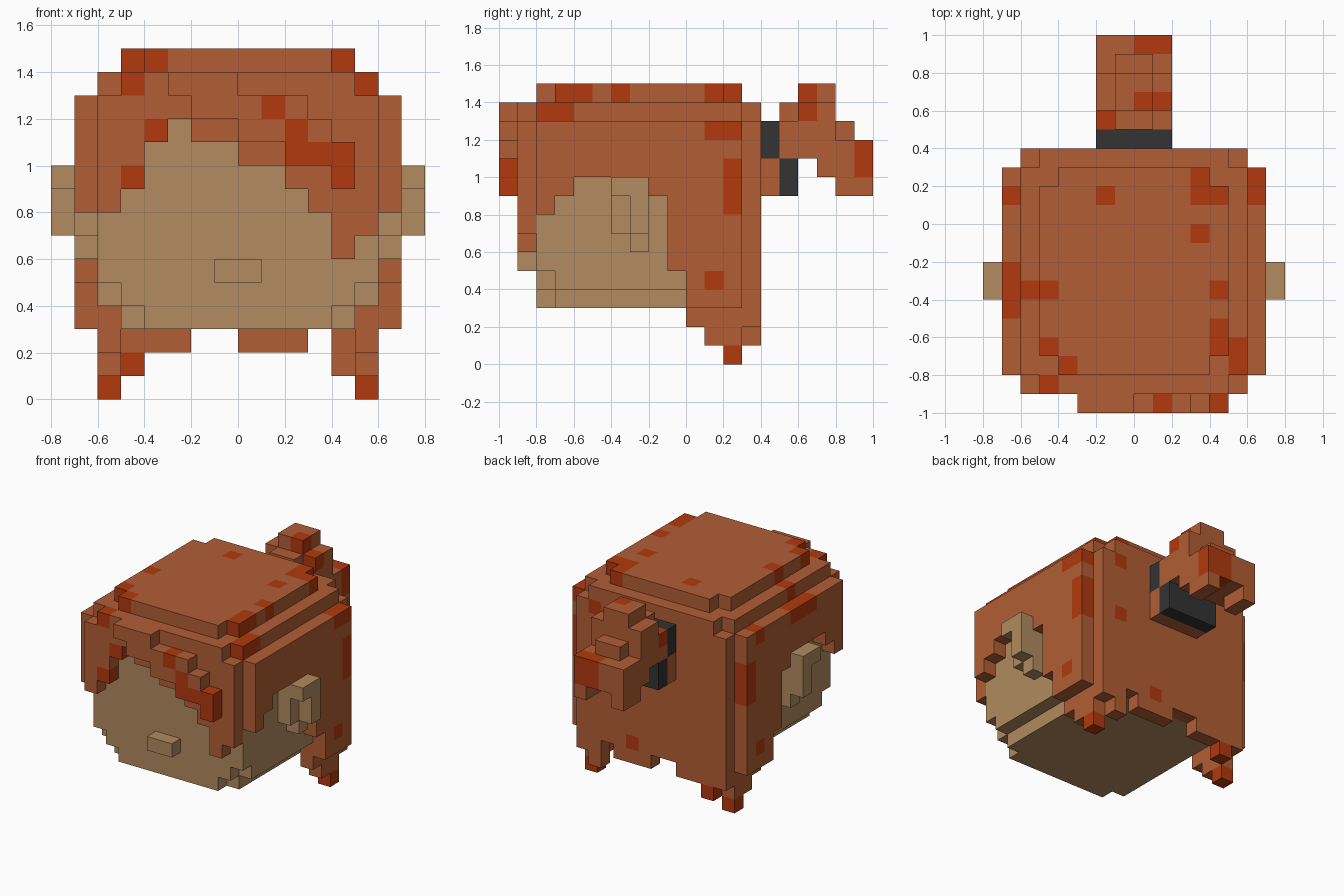
import bpy, bmesh

cube = bpy.data.objects.get("Cube")
if cube:
    bpy.data.objects.remove(cube, do_unlink=True)

U = 0.1  # size of one block


def material(name, rgb):
    lin = [c / 255 / 12.92 if c < 10 else ((c / 255 + 0.055) / 1.055) ** 2.4 for c in rgb]
    m = bpy.data.materials.new(name)
    m.use_nodes = True
    m.diffuse_color = (*lin, 1)
    m.node_tree.nodes["Principled BSDF"].inputs["Base Color"].default_value = (*lin, 1)
    return m


HAIR = material("copper hair", (178, 94, 53))
RED = material("red streak", (178, 57, 14))
SKIN = material("tan skin", (178, 139, 96))
DARK = material("charcoal tie", (51, 51, 51))


def cells(boxes):
    """All block cells in boxes given as (x0, x1, y0, y1, z0, z1)."""
    return {(x, y, z) for x0, x1, y0, y1, z0, z1 in boxes
            for x in range(x0, x1) for y in range(y0, y1) for z in range(z0, z1)}


def mirrored(boxes):
    return list(boxes) + [(-b[1], -b[0], *b[2:]) for b in boxes]


def build(name, solid, mats, streaks=frozenset()):
    """Skin a set of cells with outward quads; streak cells use the second material."""
    bm = bmesh.new()
    verts = {}

    def vert(p):
        if p not in verts:
            verts[p] = bm.verts.new([c * U for c in p])
        return verts[p]

    for c in sorted(solid):
        for axis in range(3):
            for side in (0, 1):
                n = list(c)
                n[axis] += 2 * side - 1
                if tuple(n) in solid:
                    continue
                u, v = (axis + 1) % 3, (axis + 2) % 3
                loop = []
                for du, dv in ((0, 0), (1, 0), (1, 1), (0, 1)):
                    p = list(c)
                    p[axis] += side
                    p[u] += du
                    p[v] += dv
                    loop.append(vert(tuple(p)))
                f = bm.faces.new(loop if side else loop[::-1])
                f.material_index = int(c in streaks)
    me = bpy.data.meshes.new(name)
    bm.to_mesh(me)
    bm.free()
    for m in mats:
        me.materials.append(m)
    ob = bpy.data.objects.new(name, me)
    bpy.context.collection.objects.link(ob)
    return ob


# Head with stepped jaw
head = cells([(-6, 6, -7, 3, 4, 13), (-6, 6, -8, -7, 5, 13),
              (-5, 5, -8, -7, 4, 5), (-5, 5, -7, 3, 3, 4), (-4, 4, -8, -7, 3, 4)])
build("head", head, [SKIN])
build("nose", cells([(-1, 1, -9, -8, 5, 6)]), [SKIN])

# Ears
ear = [(7, 8, -4, -2, 9, 10), (7, 8, -3, -2, 7, 9),
       (6, 7, -4, -2, 7, 10), (6, 7, -3, -2, 6, 7)]
build("left_ear", cells(ear), [SKIN])
build("right_ear", cells(mirrored(ear)[len(ear):]), [SKIN])

# Crown: stepped dome with notched corners
crown = cells([(-5, 5, -7, 2, 14, 15), (-4, 4, -8, 3, 14, 15),
               (-6, 6, -8, 3, 13, 14), (-5, 5, -9, 4, 13, 14)])
crown_streaks = cells([
    (-2, -1, 1, 2, 14, 15), (3, 4, 1, 3, 14, 15), (4, 5, 1, 2, 14, 15), (3, 4, -1, 0, 14, 15),
    (-6, -4, -4, -3, 13, 15), (4, 5, -4, -3, 14, 15), (4, 5, -7, -5, 14, 15),
    (5, 6, -7, -6, 13, 14), (-5, -4, -7, -6, 14, 15), (-5, -3, -8, -7, 14, 15),
    (-5, -4, -9, -8, 13, 14), (5, 6, -8, -7, 13, 14)])
build("hair_crown", crown, [HAIR, RED], crown_streaks)

# Side hair: (y start, y end, lower edge) columns on each flank
flank = [(-8, -7, 8), (-7, -6, 9), (-6, -2, 10), (-2, -1, 9), (-1, 0, 5), (0, 3, 3)]
side = [(6, 7, y0, y1, z, 13) for y0, y1, z in flank]
# Pointed lock behind each ear
side += [(5, 6, 0, 3, 2, 4), (5, 6, 1, 3, 1, 2), (5, 6, 2, 3, 0, 1)]
side_streaks = cells(
    mirrored([(6, 7, 2, 3, 8, 11), (6, 7, 1, 2, 4, 5), (5, 6, 2, 3, 0, 1)]) +
    [(6, 7, 1, 3, 12, 13), (-7, -6, 1, 2, 12, 13), (-7, -6, -5, -2, 12, 13)])
build("hair_sides", cells(mirrored(side)), [HAIR, RED], side_streaks)

# Back hair with ragged hem
back = cells([(-6, 6, 3, 4, 3, 13), (-6, -2, 3, 4, 2, 3), (0, 3, 3, 4, 2, 3),
              (4, 6, 3, 4, 2, 3), (-5, -4, 3, 4, 1, 2), (4, 5, 3, 4, 1, 2)])
back_streaks = cells([(4, 5, 3, 4, 12, 13), (4, 5, 3, 4, 8, 9), (1, 2, 3, 4, 3, 4),
                      (-5, -4, 3, 4, 1, 2)])
build("hair_back", back, [HAIR, RED], back_streaks)

# Fringe: lower edge of each column from right to left
edge = [8, 9, 11, 12, 11, 11, 10, 10, 9, 8, 6, 7]
fringe = cells([(i - 6, i - 5, -9, -8, z, 13) for i, z in enumerate(edge)])
build("hair_fringe", fringe, [HAIR, RED],
      cells([(-5, -4, -9, -8, 9, 10), (-4, -3, -9, -8, 11, 12)]))

# Swept lock lying over the fringe
lock = cells([(-3, -2, -10, -9, 13, 14), (-2, 0, -10, -9, 12, 14), (0, 2, -10, -9, 11, 13),
              (2, 3, -10, -9, 10, 13), (3, 4, -10, -9, 10, 12), (4, 5, -10, -9, 9, 11)])
lock_streaks = cells([(1, 2, -10, -9, 12, 13), (2, 3, -10, -9, 10, 12),
                      (3, 5, -10, -9, 10, 11), (4, 5, -10, -9, 9, 10)])
build("swept_lock", lock, [HAIR, RED], lock_streaks)

# Ponytail and its tie
build("hair_tie", cells([(-2, 2, 4, 5, 11, 13), (-2, 2, 5, 6, 9, 11)]), [DARK])
build("ponytail_base", cells([(-2, 2, 4, 5, 9, 11)]), [HAIR])
tail = [(-2, 2, 5, 8, 11, 13), (-2, 2, 6, 8, 13, 14), (-1, 1, 5, 6, 13, 14),
        (-1, 1, 6, 8, 14, 15), (-2, 2, 7, 10, 10, 12), (-1, 1, 8, 9, 12, 13)]
tail += mirrored([(1, 2, 8, 10, 9, 10)])
tail_streaks = cells([(0, 2, 6, 7, 13, 15), (0, 2, 9, 10, 10, 12), (-2, -1, 5, 6, 12, 13)])
build("ponytail", cells(tail), [HAIR, RED], tail_streaks)
